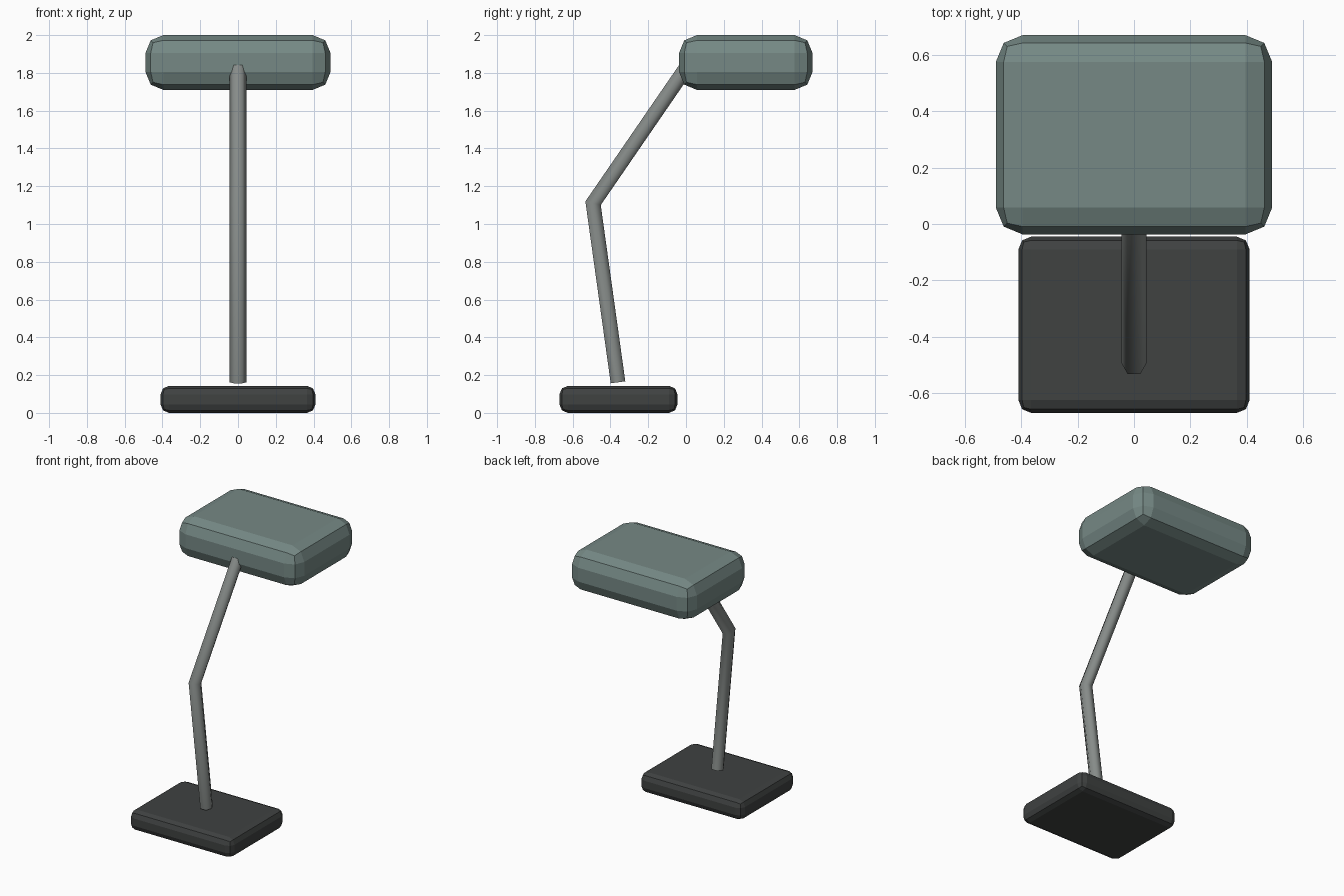
import bpy, bmesh
from math import cos, sin, pi
from mathutils import Vector

if "Cube" in bpy.data.objects:
    bpy.data.objects.remove(bpy.data.objects["Cube"])


def finish(bm, name, color):
    mesh = bpy.data.meshes.new(name)
    bm.to_mesh(mesh)
    bm.free()
    obj = bpy.data.objects.new(name, mesh)
    bpy.context.collection.objects.link(obj)
    mat = bpy.data.materials.new(name + "_colour")
    mat.diffuse_color = (*color, 1)
    mat.use_nodes = True
    mat.node_tree.nodes["Principled BSDF"].inputs["Base Color"].default_value = mat.diffuse_color
    mesh.materials.append(mat)
    return obj


def rounded_box(name, lo, hi, radius, color):
    lo, hi = Vector(lo), Vector(hi)
    bm = bmesh.new()
    bmesh.ops.create_cube(bm, size=1)
    bmesh.ops.scale(bm, vec=hi - lo, verts=bm.verts)
    bmesh.ops.translate(bm, vec=(lo + hi) / 2, verts=bm.verts)
    obj = finish(bm, name, color)
    bevel = obj.modifiers.new("Rounding", 'BEVEL')
    bevel.width = radius
    bevel.segments = 2
    return obj


def bent_tube(name, path, radius, sides, color):
    # path lies in the YZ plane; rings are mitred at each bend
    pts = [Vector((0, y, z)) for y, z in path]
    dirs = [(b - a).normalized() for a, b in zip(pts, pts[1:])]
    bm = bmesh.new()
    rings = []
    for i, p in enumerate(pts):
        before, after = dirs[max(i - 1, 0)], dirs[min(i, len(dirs) - 1)]
        tangent = (before + after).normalized()
        across = Vector((0, -tangent.z, tangent.y)) / tangent.dot(before)
        rings.append([bm.verts.new(p + radius * (Vector((1, 0, 0)) * cos(a) + across * sin(a)))
                      for a in (2 * pi * k / sides for k in range(sides))])
    for r0, r1 in zip(rings, rings[1:]):
        for k in range(sides):
            n = (k + 1) % sides
            bm.faces.new((r0[k], r0[n], r1[n], r1[k])).smooth = True
    for ring in (rings[0], rings[-1]):
        cap = bm.faces.new(ring)
        for e in cap.edges:
            e.smooth = False
    bmesh.ops.recalc_face_normals(bm, faces=bm.faces)
    return finish(bm, name, color)


# Heavy dark foot
rounded_box("base", (-0.41, -0.67, 0), (0.41, -0.045, 0.143), 0.045, (0.05, 0.054, 0.053))

# Six-sided bent arm, running into the head
bent_tube("arm", [(-0.36, 0.162), (-0.492, 1.11), (0.02, 1.855)], 0.045, 6, (0.24, 0.26, 0.25))

# Lamp head
rounded_box("head", (-0.49, -0.037, 1.71), (0.49, 0.67, 2.0), 0.095, (0.18, 0.25, 0.235))
